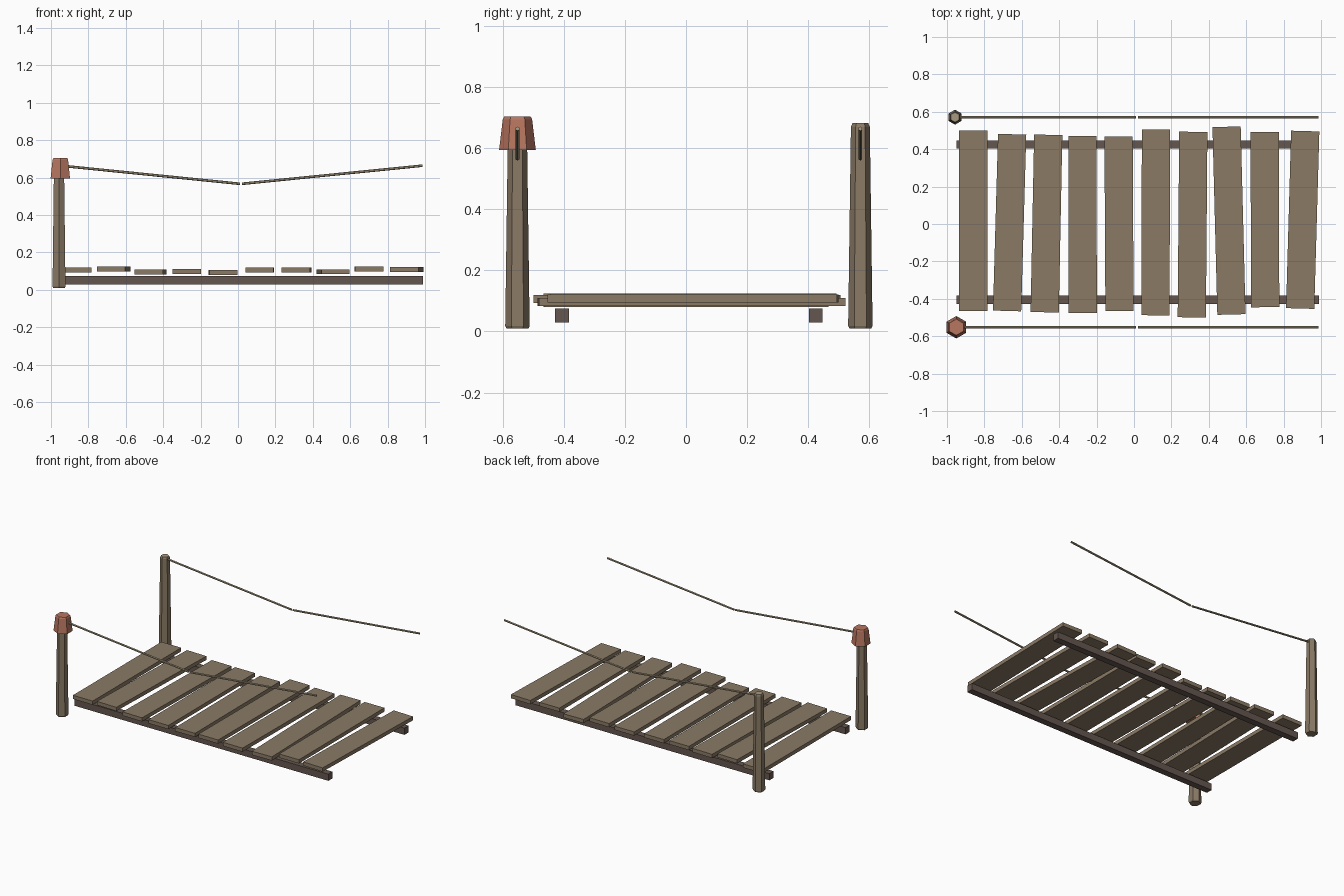
import bpy, bmesh, math
from mathutils import Vector

cube = bpy.data.objects.get("Cube")
if cube:
    bpy.data.objects.remove(cube, do_unlink=True)


def srgb(value):
    c = value / 255
    return c / 12.92 if c <= 0.04045 else ((c + 0.055) / 1.055) ** 2.4


def material(name, *rgb):
    colour = [srgb(v) for v in rgb] + [1]
    mat = bpy.data.materials.new(name)
    mat.use_nodes = True
    mat.diffuse_color = colour
    mat.node_tree.nodes["Principled BSDF"].inputs["Base Color"].default_value = colour
    return mat


plank_wood = material("plank_wood", 138, 122, 101)
beam_wood = material("dark_beam_wood", 101, 86, 79)
rope_fibre = material("pale_rope", 168, 154, 128)
cap_clay = material("clay_red_cap", 184, 118, 96)


def make_object(name, bm, *mats):
    bmesh.ops.recalc_face_normals(bm, faces=bm.faces)
    mesh = bpy.data.meshes.new(name)
    bm.to_mesh(mesh)
    bm.free()
    for mat in mats:
        mesh.materials.append(mat)
    obj = bpy.data.objects.new(name, mesh)
    bpy.context.collection.objects.link(obj)
    return obj


def box(name, centre, size, mat, turn=0):
    bm = bmesh.new()
    bmesh.ops.create_cube(bm, size=1)
    bmesh.ops.scale(bm, vec=size, verts=bm.verts)
    obj = make_object(name, bm, mat)
    obj.location = centre
    obj.rotation_euler.z = turn
    return obj


def hex_column(name, x, y, profile, *mats):
    """Six-sided solid from (radius, height) rings, corners pointing along y."""
    bm = bmesh.new()
    rings = []
    for radius, z in profile:
        angles = [math.radians(30 + 60 * i) for i in range(6)]
        rings.append([bm.verts.new((radius * math.cos(a), radius * math.sin(a), z))
                      for a in angles])
    for low, high in zip(rings, rings[1:]):
        for i in range(6):
            j = (i + 1) % 6
            bm.faces.new((low[i], low[j], high[j], high[i]))
    bm.faces.new(rings[0])
    top = bm.faces.new(rings[-1])
    top.material_index = len(mats) - 1
    obj = make_object(name, bm, *mats)
    obj.location = (x, y, 0)
    return obj


def rope(name, start, end):
    start, end = Vector(start), Vector(end)
    bm = bmesh.new()
    bmesh.ops.create_cone(bm, cap_ends=True, segments=6, radius1=0.007,
                          radius2=0.007, depth=(end - start).length)
    obj = make_object(name, bm, rope_fibre)
    obj.location = (start + end) / 2
    obj.rotation_euler = (end - start).to_track_quat("Z", "Y").to_euler()
    return obj


# Walkway planks: centre x, front y, back y, sideways lean, centre height
planks = [
    (-0.86, -0.465, 0.50, 0, 0.106), (-0.665, -0.465, 0.48, 0.027, 0.112),
    (-0.468, -0.472, 0.477, 0.019, 0.096), (-0.275, -0.477, 0.47, -0.002, 0.099),
    (-0.08, -0.466, 0.467, -0.005, 0.093), (0.116, -0.488, 0.505, 0.003, 0.107),
    (0.313, -0.499, 0.493, 0.008, 0.107), (0.508, -0.484, 0.52, -0.026, 0.097),
    (0.70, -0.445, 0.492, -0.003, 0.111), (0.902, -0.452, 0.497, 0.027, 0.108),
]
for n, (x, front, back, lean, z) in enumerate(planks, 1):
    length = back - front
    box(f"plank_{n}", (x, (front + back) / 2, z), (0.151, length, 0.026),
        plank_wood, -math.atan2(lean, length))

# Support beams under the planks
for side, y in (("front", -0.406), ("back", 0.425)):
    box(f"{side}_beam", (0.02, y, 0.052), (1.94, 0.045, 0.046), beam_wood)

# Tapered posts and sagging rope rails
post_profile = [(0.036, 0.01), (0.04, 0.018), (0.031, 0.67), (0.026, 0.682)]
for side, y in (("front", -0.552), ("back", 0.571)):
    hex_column(f"{side}_post", -0.957, y, post_profile, plank_wood, rope_fibre)
    rope(f"{side}_rope_near_post", (-0.95, y, 0.664), (0.01, y, 0.567))
    rope(f"{side}_rope_far", (0.021, y, 0.567), (0.987, y, 0.664))

# Cap on the front post
hex_column("front_post_cap", -0.95, -0.552,
           [(0.06, 0.595), (0.048, 0.695), (0.043, 0.704)], cap_clay)
